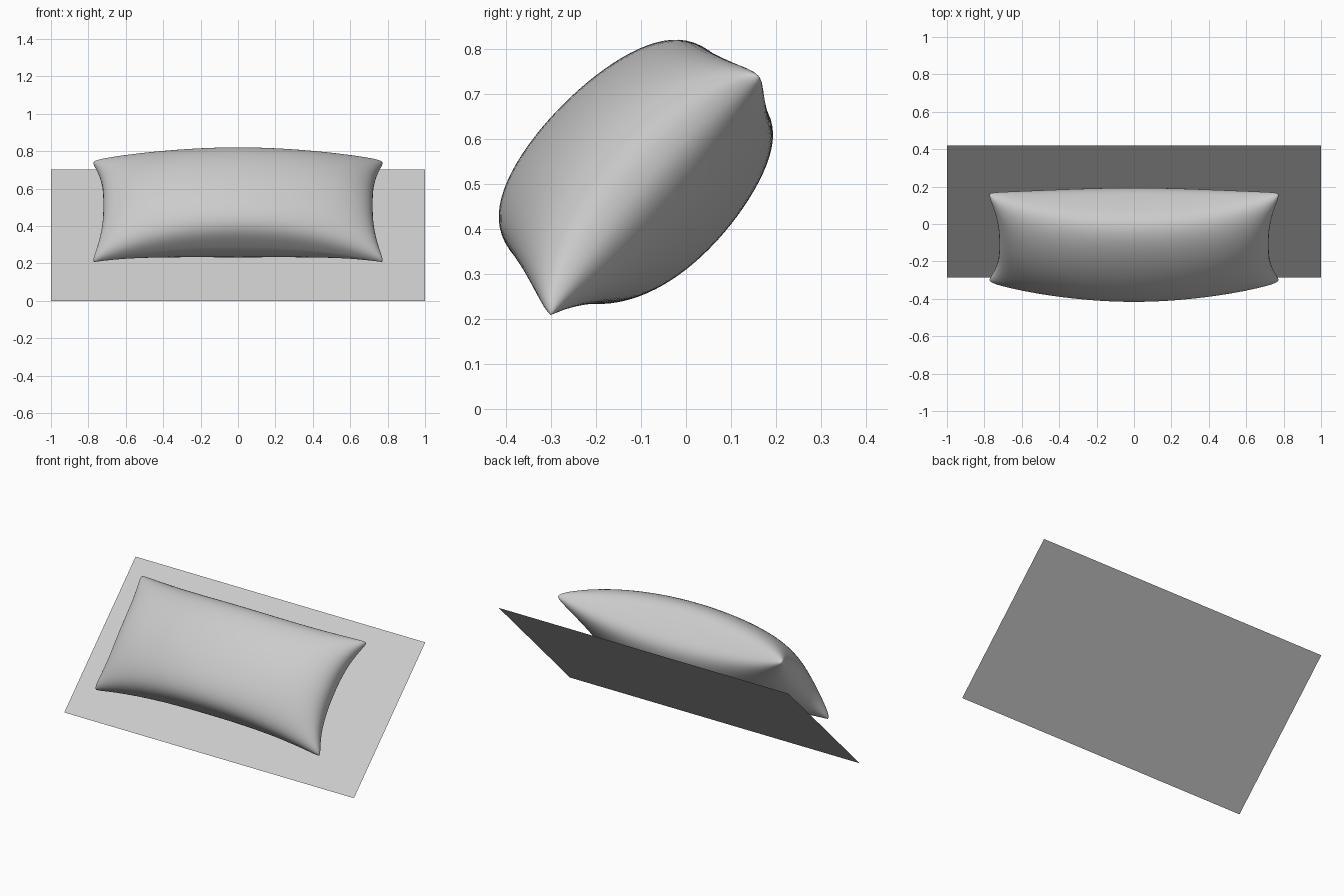
import bpy, bmesh, math
from mathutils import Vector

if "Cube" in bpy.data.objects:
    bpy.data.objects.remove(bpy.data.objects["Cube"])

R = math.sqrt(0.5)

# Frame of the 45 degree slope: u across, v up the slope, n out of it
def place(u, v, n):
    return Vector((u, (v - n) * R, (v + n) * R))

def make_object(name, bm):
    bmesh.ops.remove_doubles(bm, verts=bm.verts, dist=0.0005)
    me = bpy.data.meshes.new(name)
    bm.to_mesh(me)
    bm.free()
    ob = bpy.data.objects.new(name, me)
    bpy.context.collection.objects.link(ob)
    return ob

# Point on the upper (side=1) or lower (side=-1) cloth sheet, s and t in -1..1
def cloth(s, t, side):
    corner = (s * t) ** 2
    tip = 1 - 0.02 * abs(s * t) ** 24
    u = s * (0.72 + 0.065 * abs(t) ** 2.6) * tip
    v = 0.286 + t * (0.318 + 0.04 * abs(s) ** 2.6) * tip
    seam = 0.44 - 0.055 * corner + 0.025 * t * s * s
    power = 0.27 if side > 0 else 0.37 - 0.1 * t
    height = 0.232 if side > 0 else 0.225
    puff = max(0, 1 - s * s) ** 0.43 * max(0, 1 - t * t) ** (power + 0.15 * s * s)
    return place(u, v, seam + side * height * puff)

# Pillow: two puffed sheets sewn along the seam
NU, NV = 56, 40
bm = bmesh.new()
for side in (1, -1):
    rows = []
    for j in range(NV + 1):
        t = math.sin(math.pi * (j / NV - 0.5))
        rows.append([bm.verts.new(cloth(math.sin(math.pi * (i / NU - 0.5)), t, side))
                     for i in range(NU + 1)])
    for j in range(NV):
        for i in range(NU):
            q = [rows[j][i], rows[j][i + 1], rows[j + 1][i + 1], rows[j + 1][i]]
            bm.faces.new(q if side > 0 else q[::-1])
for f in bm.faces:
    f.smooth = True
make_object("pillow", bm)

# Backing sheet: single flat 2 x 1 plane lying on the slope
bm = bmesh.new()
v0, n0 = -0.285 * R, 0.285 * R
bm.faces.new([bm.verts.new(place(u, v0 + dv, n0))
              for u, dv in ((-1, 0), (1, 0), (1, 0.995), (-1, 0.995))])
make_object("backing_sheet", bm)
